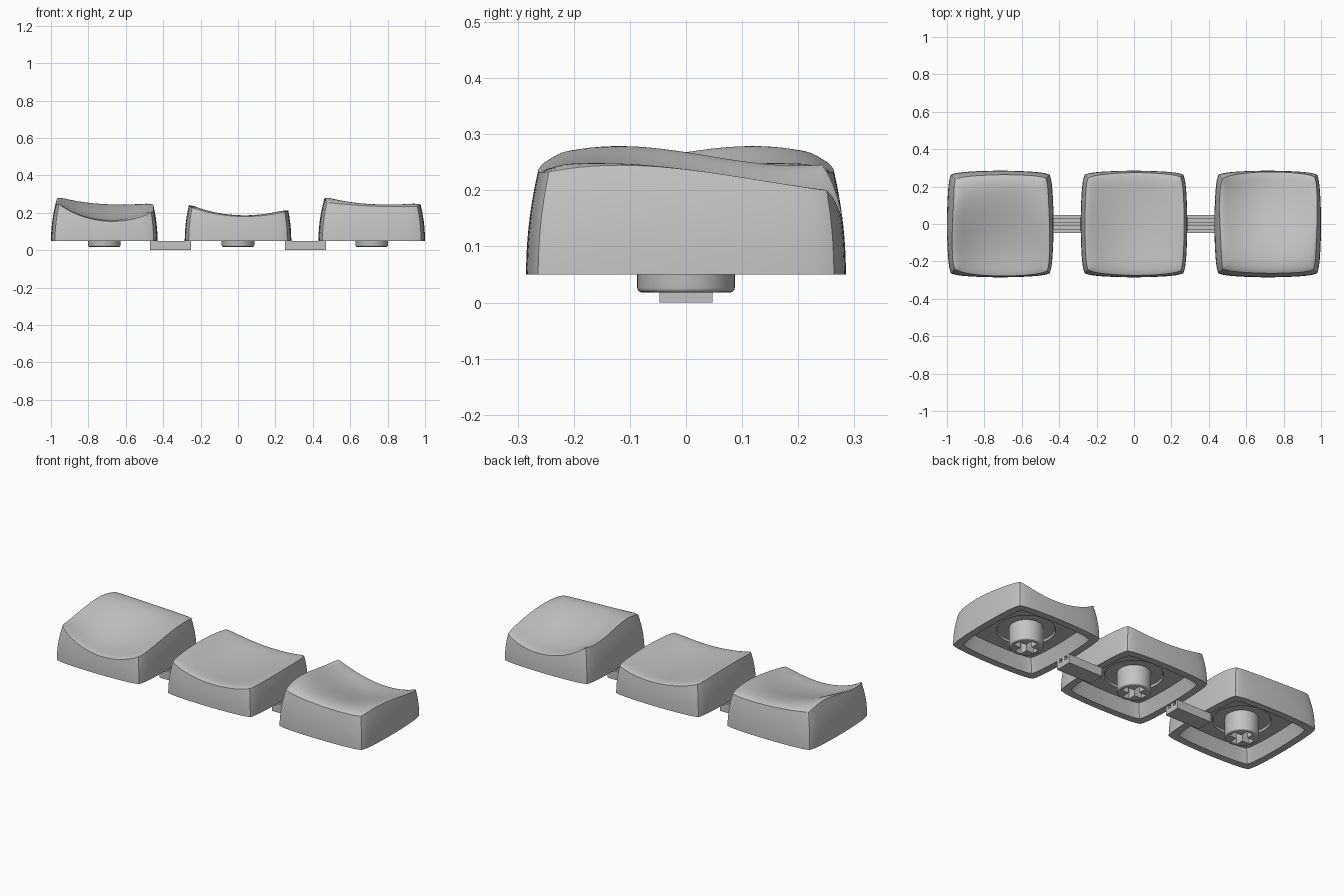
import bpy, bmesh, math

default = bpy.data.objects.get("Cube")
if default:
    bpy.data.objects.remove(default, do_unlink=True)

grey = bpy.data.materials.new("light grey plastic")
grey.use_nodes = True
grey.diffuse_color = (0.55, 0.55, 0.55, 1)
grey.node_tree.nodes["Principled BSDF"].inputs["Base Color"].default_value = (0.55, 0.55, 0.55, 1)

BASE, HALF, PITCH, N = 0.05, 0.285, 0.715, 32


def finish(bm, name, location=(0, 0, 0), smooth=True):
    """Turn a bmesh into a shaded object."""
    bmesh.ops.recalc_face_normals(bm, faces=bm.faces)
    mesh = bpy.data.meshes.new(name)
    bm.to_mesh(mesh)
    bm.free()
    mesh.materials.append(grey)
    obj = bpy.data.objects.new(name, mesh)
    obj.location = location
    bpy.context.collection.objects.link(obj)
    bpy.ops.object.select_all(action="DESELECT")
    obj.select_set(True)
    bpy.context.view_layer.objects.active = obj
    if smooth:
        bpy.ops.object.shade_smooth_by_angle(angle=math.radians(35))
    return obj


def lagrange(xs, ys, x):
    """Smooth curve through a few points."""
    total = 0
    for i, xi in enumerate(xs):
        term = ys[i]
        for j, xj in enumerate(xs):
            if i != j:
                term *= (x - xj) / (xi - xj)
        total += term
    return total


def outline(u, v):
    """Square with bulging sides and softened corners."""
    def pull(a):
        return 1 - 0.045 * a ** 2 - 0.03 * a ** 10
    return u * pull(v), v * pull(u)


def half_width(z):
    return HALF - 0.025 * ((z - BASE) / 0.2) ** 2


def bridge(bm, a, b):
    for i in range(len(a)):
        j = (i + 1) % len(a)
        bm.faces.new((a[i], a[j], b[j], b[i]))


def keycap(name, x, columns, flip):
    """Dished cap: columns hold heights along the left, middle and right."""
    bm = bmesh.new()
    rows = (-1, -1 / 3, 1 / 3, 1)
    steps = [math.sin(math.pi * (i / N - 0.5)) for i in range(N + 1)]

    def height(u, v):
        z = lagrange((-1, 0, 1), [lagrange(rows, c, v * flip) for c in columns], u)
        return z - 0.012 * max(abs(u), abs(v)) ** 12

    # dished top
    grid = {}
    for i, u in enumerate(steps):
        for j, v in enumerate(steps):
            z = height(u, v)
            px, py = outline(u, v)
            r = half_width(z)
            grid[i, j] = bm.verts.new((px * r, py * r, z))
    for i in range(N):
        for j in range(N):
            bm.faces.new((grid[i, j], grid[i + 1, j], grid[i + 1, j + 1], grid[i, j + 1]))

    border = ([(i, 0) for i in range(N)] + [(N, j) for j in range(N)]
              + [(N - i, N) for i in range(N)] + [(0, N - j) for j in range(N)])
    uv = [(steps[i], steps[j]) for i, j in border]
    ring = [grid[k] for k in border]

    # curved outer walls
    for t in (0.85, 0.7, 0.55, 0.4, 0.2, 0):
        lower = []
        for u, v in uv:
            z = BASE + t * (height(u, v) - BASE)
            px, py = outline(u, v)
            r = half_width(z)
            lower.append(bm.verts.new((px * r, py * r, z)))
        bridge(bm, ring, lower)
        ring = lower

    # rim and sloped cavity walls
    for r, z in ((0.245, BASE), (0.215, 0.12)):
        inner = [bm.verts.new((px * r, py * r, z)) for px, py in (outline(u, v) for u, v in uv)]
        bridge(bm, ring, inner)
        ring = inner

    # round recess in the ceiling
    for r, z in ((0.15, 0.12), (0.145, 0.132)):
        inner = []
        for u, v in uv:
            a = math.atan2(v, u)
            inner.append(bm.verts.new((r * math.cos(a), r * math.sin(a), z)))
        bridge(bm, ring, inner)
        ring = inner
    bm.faces.new(ring)
    return finish(bm, name, (x, 0, 0))


def box(bm, size, centre):
    verts = bmesh.ops.create_cube(bm, size=1)["verts"]
    bmesh.ops.scale(bm, vec=size, verts=verts)
    bmesh.ops.translate(bm, vec=centre, verts=verts)


def stem(name, x):
    """Round post with a softened foot and a cross-shaped socket."""
    bm = bmesh.new()
    bmesh.ops.create_cone(bm, cap_ends=True, segments=48, radius1=0.087, radius2=0.087, depth=0.117)
    bmesh.ops.translate(bm, vec=(0, 0, 0.0765), verts=bm.verts)
    foot = [e for e in bm.edges if all(v.co.z < 0.03 for v in e.verts)]
    bmesh.ops.bevel(bm, geom=foot, offset=0.008, segments=3, profile=0.5, affect="EDGES")
    post = finish(bm, name, (x, 0, 0), smooth=False)
    for size in ((0.13, 0.04, 0.2), (0.04, 0.13, 0.2)):
        cut = bmesh.new()
        box(cut, size, (0, 0, 0.01))
        cutter = finish(cut, "socket_cutter", (x, 0, 0), smooth=False)
        cutter.hide_render = True
        bpy.context.view_layer.objects.active = post
        mod = post.modifiers.new("socket", "BOOLEAN")
        mod.operation = "DIFFERENCE"
        mod.object = cutter
        bpy.ops.object.modifier_apply(modifier=mod.name)
        bpy.data.objects.remove(cutter, do_unlink=True)
    bpy.ops.object.select_all(action="DESELECT")
    post.select_set(True)
    bpy.ops.object.shade_smooth_by_angle(angle=math.radians(35))


def connecting_bar(name, x):
    """Flat-bottomed bar with two grooves along its top."""
    bm = bmesh.new()
    half_profile = [(0.047, 0), (0.047, 0.05), (0.03, 0.05), (0.03, 0.03), (0.01, 0.03), (0.01, 0.05)]
    profile = half_profile + [(-y, z) for y, z in reversed(half_profile)]
    face = bm.faces.new([bm.verts.new((-0.11, y, z)) for y, z in profile])
    new = bmesh.ops.extrude_face_region(bm, geom=[face])["geom"]
    bmesh.ops.translate(bm, vec=(0.22, 0, 0), verts=[g for g in new if isinstance(g, bmesh.types.BMVert)])
    finish(bm, name, (x, 0, 0), smooth=False)


# heights from low edge to high edge for the end caps
end_cap = ((0.258, 0.267, 0.289, 0.267), (0.168, 0.178, 0.225, 0.248), (0.212, 0.238, 0.256, 0.245))
middle_cap = ((0.24, 0.251, 0.251, 0.24), (0.193, 0.18, 0.18, 0.193), (0.218, 0.224, 0.224, 0.218))

for side, x, shape, flip in (("right", -PITCH, end_cap, 1), ("middle", 0, middle_cap, 1),
                             ("left", PITCH, end_cap, -1)):
    keycap(side + "_keycap", x, shape, flip)
    stem(side + "_stem", x)

for side, s in (("right", -1), ("left", 1)):
    connecting_bar(side + "_connecting_bar", s * 0.36)
